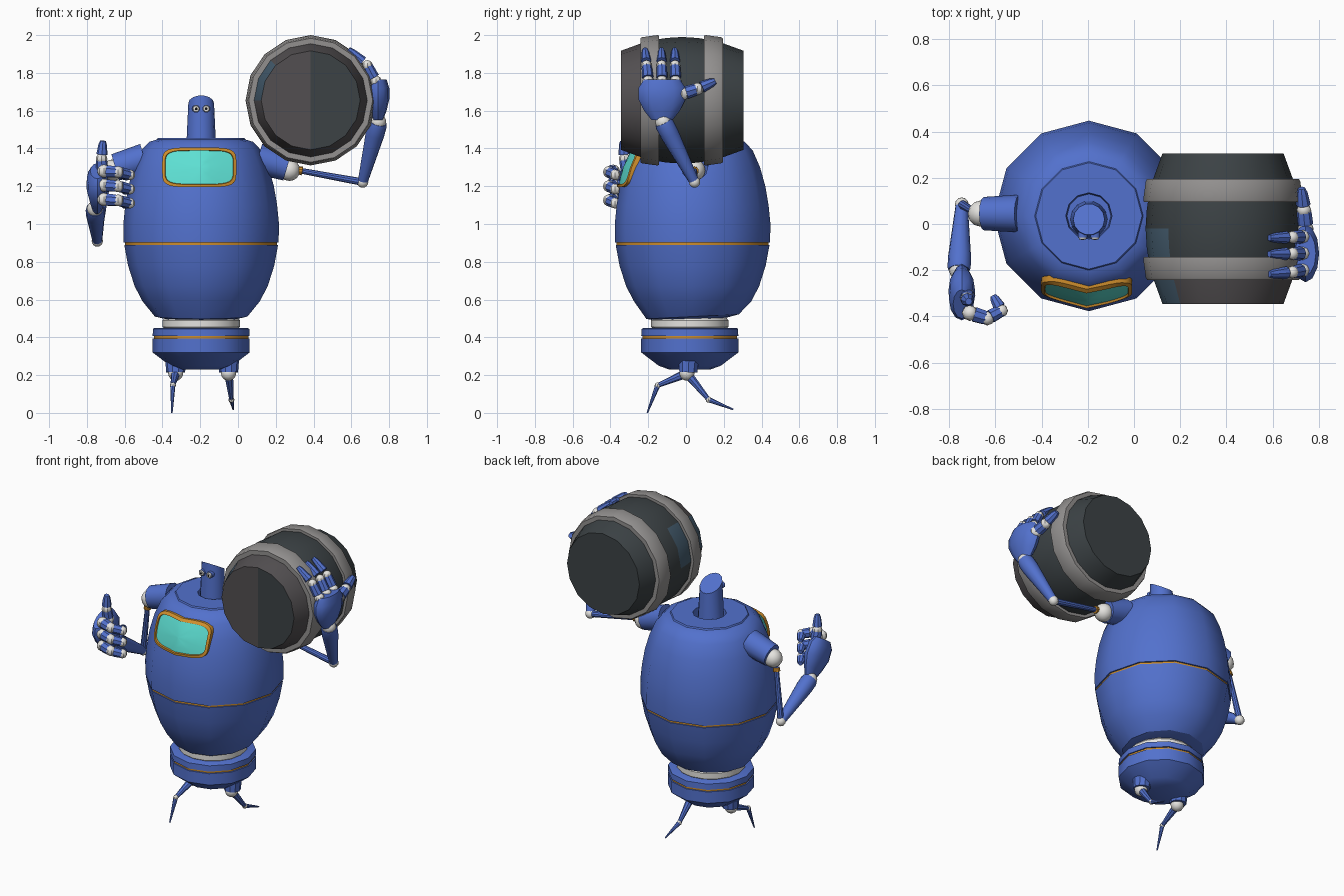
import bpy, bmesh, math
from mathutils import Vector

cube = bpy.data.objects.get("Cube")
if cube:
    bpy.data.objects.remove(cube, do_unlink=True)


def material(name, rgb):
    m = bpy.data.materials.new(name)
    m.use_nodes = True
    m.diffuse_color = (*rgb, 1)
    m.node_tree.nodes["Principled BSDF"].inputs["Base Color"].default_value = (*rgb, 1)
    return m


MATS = [
    material("blue_paint", (0.085, 0.165, 0.61)),
    material("white_joint", (0.78, 0.77, 0.74)),
    material("orange_trim", (0.62, 0.27, 0.025)),
    material("teal_glass", (0.11, 0.74, 0.65)),
    material("dark_barrel", (0.045, 0.055, 0.06)),
    material("grey_band", (0.29, 0.28, 0.275)),
    material("worn_barrel", (0.085, 0.078, 0.082)),
    material("faded_blue", (0.06, 0.11, 0.16)),
    material("black", (0.01, 0.01, 0.012)),
]
BLUE, WHITE, ORANGE, TEAL, DARK, GREY, WORN, FADED, BLACK = range(len(MATS))


def finish(name, bm, recalc=True):
    if recalc:
        bmesh.ops.recalc_face_normals(bm, faces=bm.faces)
    me = bpy.data.meshes.new(name)
    bm.to_mesh(me)
    bm.free()
    for m in MATS:
        me.materials.append(m)
    ob = bpy.data.objects.new(name, me)
    bpy.context.collection.objects.link(ob)
    bpy.ops.object.select_all(action="DESELECT")
    ob.select_set(True)
    bpy.context.view_layer.objects.active = ob
    bpy.ops.object.shade_smooth_by_angle(angle=math.radians(35))
    return ob


def lathe(name, profile, origin=(0, 0, 0), axis=(0, 0, 1), sides=12, squash=1, mat=BLUE, rule=None):
    """Turn (height, radius[, material of next band]) points around an axis."""
    bm = bmesh.new()
    pts = [(profile[0][0], 0)] + list(profile) + [(profile[-1][0], 0)]
    rot = Vector((0, 0, 1)).rotation_difference(Vector(axis).normalized())
    rings = []
    for p in pts:
        ring = []
        for i in range(sides):
            a = math.tau * i / sides
            v = Vector((p[1] * math.cos(a) * squash, p[1] * math.sin(a), p[0]))
            ring.append(bm.verts.new(Vector(origin) + rot @ v))
        rings.append(ring)
    for p, lo, hi in zip(pts, rings, rings[1:]):
        for i in range(sides):
            j = (i + 1) % sides
            f = bm.faces.new((lo[i], lo[j], hi[j], hi[i]))
            f.material_index = p[2] if len(p) > 2 else mat
    bmesh.ops.remove_doubles(bm, verts=bm.verts, dist=0.0002)
    if rule:
        for f in bm.faces:
            f.material_index = rule(f.calc_center_median(), f.material_index)
    return finish(name, bm)


def rod(name, a, b, ra, rb, mat=BLUE, sides=10):
    d = Vector(b) - Vector(a)
    return lathe(name, [(0, ra), (d.length, rb)], a, d, sides, mat=mat)


def ball(name, c, r, mat=WHITE, sides=12):
    arc = [math.pi * (k / 8 - 0.5) for k in range(1, 8)]
    prof = [(-r, 0)] + [(r * math.sin(a), r * math.cos(a)) for a in arc] + [(r, 0)]
    return lathe(name, prof, c, sides=sides, mat=mat)


def digit(name, pts, r):
    """Finger: tapered segments with a white knuckle at each start."""
    for k, (a, b) in enumerate(zip(pts, pts[1:])):
        ball(f"{name}_knuckle_{k}", a, r * 1.02, sides=8)
        d = Vector(b) - Vector(a)
        end = r * 0.5 if k == len(pts) - 2 else r * 0.85
        prof = [(0.25 * d.length, r), (0.8 * d.length, (r + end) / 2), (d.length, end)]
        lathe(f"{name}_segment_{k}", prof, a, d, 8)
        r *= 0.9


# Barrel-shaped body with an orange seam and a recessed neck opening
CX, CY = -0.195, 0.035
SHELL = [(0.495, 0.18), (0.51, 0.245), (0.59, 0.31), (0.67, 0.352), (0.78, 0.387), (0.889, 0.407),
         (0.89, 0.402, ORANGE), (0.902, 0.402), (0.903, 0.41), (1.0, 0.412), (1.1, 0.402),
         (1.2, 0.385), (1.3, 0.357), (1.39, 0.318), (1.435, 0.275), (1.447, 0.235), (1.455, 0.23),
         (1.455, 0.1), (1.4, 0.095)]
body = lathe("body", SHELL, (CX, CY, 0))
for v in body.data.vertices:
    if v.co.z < 0.53:
        v.co.z += 0.05 * (v.co.y - CY)

# Waist and base
lathe("waist_ring", [(0.43, 0.18), (0.455, 0.205), (0.49, 0.205), (0.52, 0.18)],
      (CX, 0.02, 0), sides=16, mat=WHITE)
lathe("base", [(0.23, 0.11), (0.25, 0.165), (0.32, 0.257), (0.394, 0.257), (0.395, 0.25, ORANGE),
               (0.407, 0.25), (0.408, 0.257), (0.445, 0.255), (0.45, 0.245)], (CX, 0.02, 0))

# Periscope head with slanted top
head = lathe("head", [(1.4, 0.08), (1.45, 0.077), (1.64, 0.068)], (CX, 0.02, 0), sides=14)
for v in head.data.vertices:
    if v.co.z > 1.6:
        v.co.z -= 0.6 * (v.co.y - 0.02)
for side in (-1, 1):
    x = CX + side * 0.027
    rod(f"eye_rim_{side}", (x, -0.02, 1.61), (x, -0.058, 1.61), 0.021, 0.021, BLUE, 12)
    lathe(f"eye_{side}", [(0, 0.018), (0.008, 0.015), (0.0085, 0.007, BLACK), (0.011, 0.006, BLACK)],
          (x, -0.058, 1.61), (0, -1, 0), mat=WHITE)


# Window wrapped on the front of the body
def front_y(x, z):
    for (z0, r0, *_), (z1, r1, *_) in zip(SHELL, SHELL[1:]):
        if z0 <= z <= z1:
            r = r0 + (r1 - r0) * (z - z0) / (z1 - z0)
            return CY - r + abs(x - CX) * math.tan(math.pi / 12)


bm = bmesh.new()
N = 32
levels = [(1, 1, -0.01), (1, 1, 0.016), (0.925, 0.86, 0.02), (0.91, 0.84, 0.01),
          (0.6, 0.56, 0.013), (0.3, 0.28, 0.013), (0.02, 0.02, 0.013)]
loops = []
for sx, sz, out in levels:
    loop = []
    for i in range(N):
        c, s = math.cos(math.tau * i / N), math.sin(math.tau * i / N)
        x = CX - 0.01 + 0.197 * sx * math.copysign(abs(c) ** 0.42, c)
        z = 1.3 + 0.105 * sz * math.copysign(abs(s) ** 0.42, s)
        loop.append(bm.verts.new((x, front_y(x, z) - out, z)))
    loops.append(loop)
for k, (a, b) in enumerate(zip(loops, loops[1:])):
    for i in range(N):
        j = (i + 1) % N
        bm.faces.new((a[i], a[j], b[j], b[i])).material_index = ORANGE if k < 3 else TEAL
bm.faces.new(loops[-1]).material_index = TEAL
bmesh.ops.reverse_faces(bm, faces=[f for f in bm.faces if f.normal.y > 0])
finish("window", bm)

# Shoulders, mirrored
for side, label in ((-1, "right"), (1, "left")):
    rod(f"{label}_shoulder", (CX + side * 0.3, 0.045, 1.345), (CX + side * 0.455, 0.045, 1.3),
        0.082, 0.072, sides=12)
    ball(f"{label}_shoulder_ball", (CX + side * 0.467, 0.045, 1.285), 0.057)


def arm(label, shoulder, elbow, wrist):
    length = (Vector(elbow) - Vector(shoulder)).length
    lathe(f"{label}_upper_arm", [(0, 0.02, ORANGE), (0.025, 0.023, ORANGE), (0.027, 0.015), (length, 0.02)],
          shoulder, Vector(elbow) - Vector(shoulder), 10)
    ball(f"{label}_elbow", elbow, 0.03)
    d = Vector(wrist) - Vector(elbow)
    lathe(f"{label}_forearm", [(0.01, 0.027), (d.length * 0.8, 0.05), (d.length * 0.96, 0.05),
                               (d.length, 0.046)], elbow, d)
    ball(f"{label}_wrist", wrist, 0.043)


# Left arm, hand open against the barrel
arm("left", (0.315, 0.045, 1.285), (0.66, 0.045, 1.222), (0.742, -0.12, 1.54))
lathe("left_palm", [(1.55, 0.055), (1.6, 0.095), (1.66, 0.125), (1.72, 0.125), (1.765, 0.095)],
      (0.742, -0.127, 0), squash=0.47)
for k, (y0, y1) in enumerate(((-0.2, -0.217), (-0.127, -0.13), (-0.055, -0.06))):
    digit(f"left_finger_{k}", [(0.73, y0, 1.755), (0.685, (y0 + y1) / 2, 1.84), (0.585, y1, 1.925)], 0.03)
digit("left_thumb", [(0.742, -0.02, 1.69), (0.735, 0.06, 1.715), (0.725, 0.155, 1.757)], 0.035)

# Right arm, closed fist with raised thumb
arm("right", (-0.688, 0.05, 1.235), (-0.745, 0.085, 0.91), (-0.757, -0.2, 1.08))
lathe("right_palm", [(0, 0.05), (0.06, 0.085), (0.13, 0.115), (0.2, 0.11), (0.24, 0.075)],
      (-0.745, -0.215, 1.08), (0, -0.55, 0.84), squash=0.5)
for k in range(3):
    z = 1.28 - 0.075 * k
    digit(f"right_finger_{k}", [(-0.71, -0.385, z), (-0.635, -0.408, z - 0.005),
                                (-0.573, -0.375, z - 0.02), (-0.61, -0.31, z - 0.03)], 0.034)
digit("right_thumb", [(-0.72, -0.31, 1.27), (-0.722, -0.325, 1.345), (-0.715, -0.335, 1.44)], 0.033)

# Thin legs
LEGS = {"right": [(-0.33, 0.005, 0.21), (-0.345, -0.15, 0.145), (-0.35, -0.205, 0.0)],
        "left": [(-0.05, 0.005, 0.21), (-0.035, 0.12, 0.07), (-0.025, 0.25, 0.018)]}
for label, (hip, knee, foot) in LEGS.items():
    rod(f"{label}_hip_socket", (hip[0], 0.012, 0.215), (hip[0], 0.015, 0.275), 0.05, 0.055)
    ball(f"{label}_hip", hip, 0.04)
    rod(f"{label}_thigh", hip, knee, 0.025, 0.012, sides=8)
    ball(f"{label}_knee", knee, 0.016, sides=8)
    rod(f"{label}_shin", knee, foot, 0.014, 0.004, sides=8)


# Carried barrel with worn front and two bands
def wear(c, m):
    if c.y < -0.24:
        if c.y < -0.34:
            return WORN if c.x < 0.38 else DARK
        return FADED if c.x < 0.17 and c.z > 1.655 else WORN
    if c.x < 0.15 and c.z > 1.7 and c.y < -0.03:
        return FADED
    return m


BX, BZ = 0.385, 1.655
lathe("barrel", [(-0.345, 0.262), (-0.2, 0.315), (-0.1, 0.33), (-0.02, 0.335), (0.06, 0.33),
                 (0.16, 0.315), (0.305, 0.262)], (BX, 0, BZ), (0, 1, 0), 16, mat=DARK, rule=wear)
for label, mid, s in (("front", -0.192, 1), ("back", 0.145, -1)):
    prof = [(mid - s * 0.05, 0.29), (mid - s * 0.05, 0.328), (mid - s * 0.04, 0.334),
            (mid + s * 0.04, 0.345), (mid + s * 0.05, 0.342), (mid + s * 0.05, 0.3)]
    lathe(f"{label}_barrel_band", prof, (BX, 0, BZ), (0, 1, 0), 16, mat=GREY)
